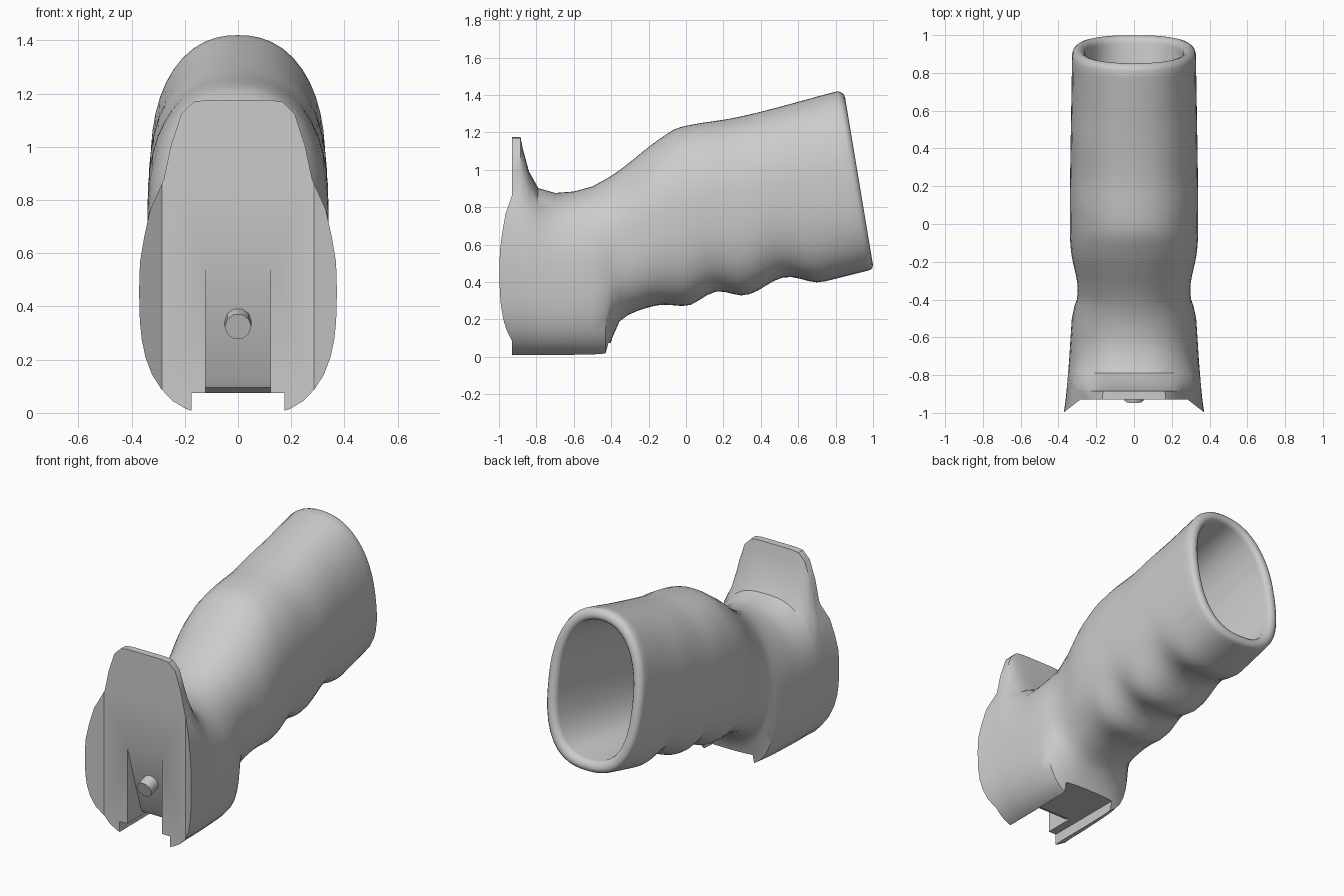
import bpy, bmesh, math
from mathutils import Vector

if "Cube" in bpy.data.objects:
    bpy.data.objects.remove(bpy.data.objects["Cube"])

SEG = 48


def curve(pts, x):
    """Smooth monotone curve through (x, value) points."""
    if x <= pts[0][0]:
        return pts[0][1]
    if x >= pts[-1][0]:
        return pts[-1][1]
    sl = [(q[1] - p[1]) / (q[0] - p[0]) for p, q in zip(pts, pts[1:])]
    tan = [sl[0]] + [2 * a * b / (a + b) if a * b > 0 else 0
                     for a, b in zip(sl, sl[1:])] + [sl[-1]]
    i = max(k for k in range(len(sl)) if pts[k][0] <= x)
    h = pts[i + 1][0] - pts[i][0]
    t = (x - pts[i][0]) / h
    s = t * t * (3 - 2 * t)
    return (pts[i][1] * (1 - s) + pts[i + 1][1] * s
            + h * t * (1 - t) * ((1 - t) * tan[i] - t * tan[i + 1]))


# Side profile, width and tang outline
TOP = [(-.7, .876), (-.57, .887), (-.42, .955), (-.14, 1.165), (-.04, 1.225),
       (.27, 1.28), (.81, 1.42)]
HEEL = [(-.43, -.012), (-.395, .1), (-.355, .19), (-.26, .245), (-.12, .278), (0, .27)]
RIDGES = [(0, .27), (.32, .33), (.73, .4), (.97, .46)]
WIDTH = [(-1.03, .376), (-.93, .362), (-.7, .342), (-.46, .325), (-.395, .302),
         (-.34, .298), (-.12, .334), (0, .34), (.97, .328)]
TANG = [(.55, 1), (.75, .91), (.88, .77), (1.05, .68), (1.18, .6)]


def bottom(y):
    """Heel curve, then finger grooves between ridges."""
    if y <= 0:
        return curve(HEEL, y)
    for k, (p, q) in enumerate(zip(RIDGES, RIDGES[1:])):
        if y <= q[0]:
            t = (y - p[0]) / (q[0] - p[0])
            depth = (.048, .06, 0)[k]
            return p[1] + (q[1] - p[1]) * t + depth * math.sin(math.pi * t) ** 2
    return RIDGES[-1][1]


def section(y, inset=0, push=0):
    """Tilted superellipse ring; y is measured along the underside."""
    yt = y - .16 * max(0, (y + .47) / 1.44)
    t = min(1, max(0, (-.7 - yt) / .185))
    zt, zb = curve(TOP, yt) + .3 * t ** 3.4, bottom(y)
    lean = (yt - y) / (zt - zb)
    zt, zb = zt - inset, zb + inset
    w = curve(WIDTH, y) - inset
    half = min(zt - zb, .97) / 2
    zc = zb + half
    ring = []
    for i in range(SEG):
        a = 2 * math.pi * i / SEG
        c, s = math.cos(a), math.sin(a)
        n = 2.25 + 6.75 * t ** 3 if s > 0 else (3 if y < -.4 else 2.6)
        r = (abs(c) ** n + abs(s) ** n) ** (-1 / n)
        z = zc + r * s * (zt - zc if s > 0 else half)
        x = w * r * c * (1 + min(1, 1.3 * t) * (curve(TANG, z) - 1))
        ring.append((x, y + push + lean * (z - zb + inset), z))
    return ring


def new_object(name, bm):
    bmesh.ops.recalc_face_normals(bm, faces=bm.faces[:])
    me = bpy.data.meshes.new(name)
    bm.to_mesh(me)
    bm.free()
    ob = bpy.data.objects.new(name, me)
    bpy.context.collection.objects.link(ob)
    return ob


def smooth(ob, angle):
    bpy.ops.object.select_all(action='DESELECT')
    ob.select_set(True)
    bpy.context.view_layer.objects.active = ob
    bpy.ops.object.shade_smooth_by_angle(angle=math.radians(angle))


def prism(name, profile, put, lo, hi):
    """Extrude a 2D profile from lo to hi; put maps (point, t) to 3D."""
    bm = bmesh.new()
    a, b = ([bm.verts.new(put(p, t)) for p in profile] for t in (lo, hi))
    bm.faces.new(a)
    bm.faces.new(b)
    for i in range(len(a)):
        j = (i + 1) % len(a)
        bm.faces.new((a[i], a[j], b[j], b[i]))
    ob = new_object(name, bm)
    ob.hide_render = True
    return ob


# Grip body: outer skin, rounded rim, hollow core
stations = [-1.03, -.93, -.885, -.872, -.84, -.79, -.7, -.6, -.5, -.43,
            -.395, -.355, -.31, -.26]
stations += [-.2 + .045 * k for k in range(26)] + [.97]
rings = [section(y) for y in stations]
for k in range(1, 7):
    a = math.radians(30 * k)
    rings.append(section(.97, .035 * (1 - math.cos(a)), .035 * math.sin(a)))
rings += [section(.1, .09), section(-.15, .13)]

bm = bmesh.new()
loops = [[bm.verts.new(p) for p in r] for r in rings]
for a, b in zip(loops, loops[1:]):
    for i in range(SEG):
        j = (i + 1) % SEG
        bm.faces.new((a[i], a[j], b[j], b[i]))
bm.faces.new(loops[0])
bm.faces.new(loops[-1])
grip = new_object("grip_body", bm)

# Cutters: flared front face, bottom slot, sloped front recess
along_x = lambda p, t: (t, p[0], p[1])
along_z = lambda p, t: (p[0], p[1], t)
cutters = [
    prism("front_face_cutter", [(-.285, -.93), (.285, -.93), (.42, -1.035), (.42, -1.2),
                                (-.42, -1.2), (-.42, -1.035)], along_z, -.2, 1.4),
    prism("slot_cutter", [(-1.1, -.1), (-.36, -.1), (-.36, .075), (-1.1, .075)],
          along_x, -.175, .175),
    prism("recess_cutter", [(-1.1, .04), (-1.1, .555), (-.93, .555), (-.797, .125),
                            (-.78, .095), (-.74, .076), (-.74, .04)],
          along_x, -.122, .122),
]
bpy.context.view_layer.objects.active = grip
for c in cutters:
    m = grip.modifiers.new(c.name, 'BOOLEAN')
    m.operation, m.solver, m.object = 'DIFFERENCE', 'EXACT', c
    bpy.ops.object.modifier_apply(modifier=m.name)
for c in cutters:
    bpy.data.objects.remove(c)
smooth(grip, 35)

# Locating pin, square to the sloped recess wall
front, back = Vector((0, -.935, .324)), Vector((0, -.83, .356))
bm = bmesh.new()
bmesh.ops.create_cone(bm, cap_ends=True, segments=10, radius1=.05, radius2=.05,
                      depth=(back - front).length)
pin = new_object("locating_pin", bm)
pin.location = (front + back) / 2
pin.rotation_euler = (back - front).to_track_quat('Z', 'X').to_euler()
smooth(pin, 40)
